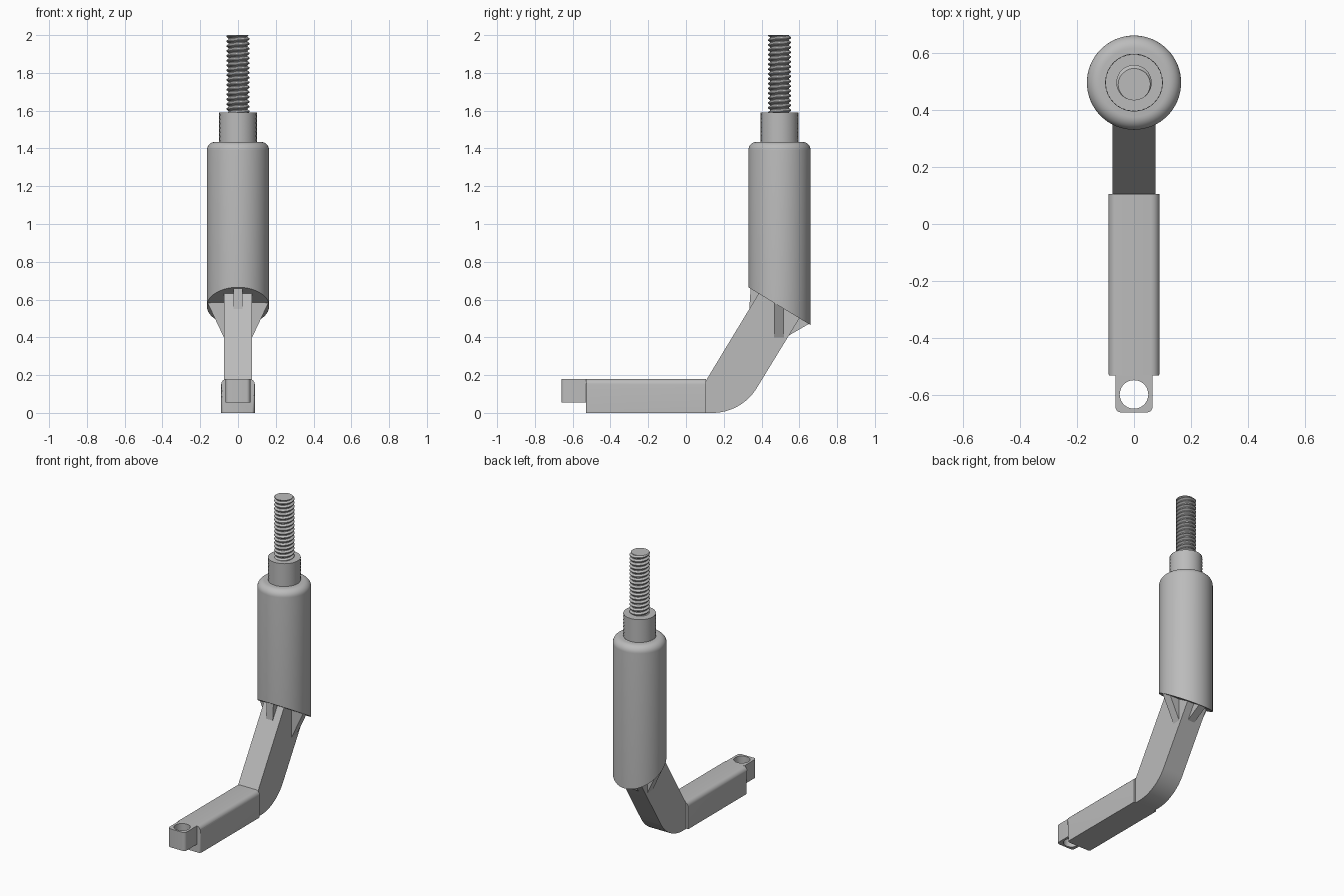
import bpy, bmesh
from math import sin, cos, pi, radians
from mathutils import Vector

if "Cube" in bpy.data.objects:
    bpy.data.objects.remove(bpy.data.objects["Cube"])

GREY = (0.5, 0.5, 0.5, 1)
steel = bpy.data.materials.new("grey_metal")
steel.use_nodes = True
steel.diffuse_color = GREY
steel.node_tree.nodes["Principled BSDF"].inputs["Base Color"].default_value = GREY

AXIS_Y = 0.495      # centre line of the upright parts


def finish(name, bm, angle=30):
    bmesh.ops.recalc_face_normals(bm, faces=bm.faces)
    mesh = bpy.data.meshes.new(name)
    bm.to_mesh(mesh)
    bm.free()
    obj = bpy.data.objects.new(name, mesh)
    bpy.context.collection.objects.link(obj)
    mesh.materials.append(steel)
    bpy.ops.object.select_all(action='DESELECT')
    obj.select_set(True)
    bpy.context.view_layer.objects.active = obj
    bpy.ops.object.shade_smooth_by_angle(angle=radians(angle))
    return obj


def arc(cx, cy, r, start, end, n):
    steps = [radians(start + (end - start) * i / n) for i in range(n + 1)]
    return [(cx + r * cos(a), cy + r * sin(a)) for a in steps]


def prism(name, points, offset):
    """Extrude a flat outline of 3D points along an offset."""
    bm = bmesh.new()
    face = bm.faces.new([bm.verts.new(p) for p in points])
    ext = bmesh.ops.extrude_face_region(bm, geom=[face], use_keep_orig=True)
    bmesh.ops.translate(bm, vec=offset,
                        verts=[v for v in ext["geom"] if isinstance(v, bmesh.types.BMVert)])
    return finish(name, bm)


def side_profile(name, yz, half):
    return prism(name, [(-half, y, z) for y, z in yz], (2 * half, 0, 0))


def cut(bm, point, normal):
    """Slice off the side the normal points to and close the opening."""
    res = bmesh.ops.bisect_plane(bm, geom=bm.verts[:] + bm.edges[:] + bm.faces[:],
                                 plane_co=point, plane_no=normal, clear_outer=True)
    rim = [e for e in res["geom_cut"] if isinstance(e, bmesh.types.BMEdge)]
    bmesh.ops.contextual_create(bm, geom=rim)


# Horizontal bar: rounded top edges and front corners
bm = bmesh.new()
bmesh.ops.create_cube(bm, size=1)
bmesh.ops.scale(bm, vec=(0.178, 0.635, 0.18), verts=bm.verts)
bmesh.ops.translate(bm, vec=(0, -0.2125, 0.09), verts=bm.verts)


def long_top(e):
    a, b = (v.co for v in e.verts)
    return min(a.z, b.z) > 0.1 and abs(a.x - b.x) < 0.01


def front_upright(e):
    a, b = (v.co for v in e.verts)
    return max(a.y, b.y) < -0.5 and abs(a.z - b.z) > 0.05 and abs(a.x - b.x) < 0.01


for rule, width in ((long_top, 0.03), (front_upright, 0.016)):
    bmesh.ops.bevel(bm, geom=[e for e in bm.edges if rule(e)], offset=width,
                    segments=5, profile=0.5, affect='EDGES')
finish("lower_bar", bm)

# Tongue with a round hole
bm = bmesh.new()
outline = ([(0.065, -0.53), (-0.065, -0.53)]
           + arc(-0.045, -0.64, 0.02, 180, 270, 5) + arc(0.045, -0.64, 0.02, 270, 360, 5))
hole = arc(0, -0.597, 0.05, 0, 360, 40)[:-1]
rims = []
for loop in (outline, hole):
    vs = [bm.verts.new((x, y, 0.055)) for x, y in loop]
    rims += [bm.edges.new((vs[i - 1], vs[i])) for i in range(len(vs))]
bmesh.ops.triangle_fill(bm, edges=rims, use_beauty=True)
ext = bmesh.ops.extrude_face_region(bm, geom=bm.faces[:], use_keep_orig=True)
bmesh.ops.translate(bm, vec=(0, 0, 0.125),
                    verts=[v for v in ext["geom"] if isinstance(v, bmesh.types.BMVert)])
finish("eyelet_tongue", bm)

# Bent arm rising into the sleeve
bend = arc(0.14, 0.275, 0.275, -90, -31.2, 14)
side_profile("bent_arm", [(0.105, 0)] + bend
             + [(0.62, 0.533), (0.42, 0.69), (0.105, 0.17)], 0.075)

# Gussets between arm and sleeve
side_profile("front_gusset", [(0.335, 0.55), (0.343, 0.67), (0.42, 0.67)], 0.025)
side_profile("back_gusset", [(0.545, 0.41), (0.652, 0.472), (0.63, 0.52), (0.56, 0.52)], 0.025)
for side, s in (("left", 1), ("right", -1)):
    prism(side + "_gusset", [(s * x, 0.465, z) for x, z in
                             ((0.06, 0.40), (0.075, 0.40), (0.16, 0.58), (0.06, 0.6))],
          (0, 0.055, 0))

# Sleeve: turned profile with a rounded shoulder and slanted foot
bm = bmesh.new()
profile = ([(0.165, 0.3)] + arc(0.12, 1.39, 0.045, 0, 90, 8) + [(0, 1.435)])
vs = [bm.verts.new((r, AXIS_Y, z)) for r, z in profile]
es = [bm.edges.new(pair) for pair in zip(vs, vs[1:])]
bmesh.ops.spin(bm, geom=vs + es, cent=(0, AXIS_Y, 0), axis=(0, 0, 1),
               angle=2 * pi, steps=64, use_duplicate=False)
bmesh.ops.remove_doubles(bm, verts=bm.verts, dist=0.0001)
cut(bm, Vector((0, 0.33, 0.665)), Vector((0, -0.2, -0.33)))
finish("sleeve", bm)

# Knurled collar: alternate points pressed in slightly
bm = bmesh.new()
SEGS, ROWS = 72, 14
rings = []
for i in range(ROWS + 1):
    ring = []
    for j in range(SEGS):
        a = 2 * pi * j / SEGS
        r = 0.101 if (i + j) % 2 else 0.099
        ring.append(bm.verts.new((r * cos(a), AXIS_Y + r * sin(a), 1.43 + 0.16 * i / ROWS)))
    rings.append(ring)
for low, high in zip(rings, rings[1:]):
    for j in range(SEGS):
        bm.faces.new((low[j - 1], low[j], high[j], high[j - 1]))
for ring in (rings[0], rings[-1]):
    bm.faces.new(ring)
finish("knurled_collar", bm)

# Threaded stud: helical ridge trimmed flat at the top
bm = bmesh.new()
PITCH, PER, SEGS = 0.0256, 6, 40
ridge = (0.05, 0.05, 0.056, 0.062, 0.062, 0.056)
grid = []
for i in range(PER * 20):
    row = []
    for j in range(SEGS):
        a = 2 * pi * j / SEGS
        r = ridge[i % PER]
        z = 1.53 + PITCH * (i / PER + j / SEGS)
        row.append(bm.verts.new((r * cos(a), AXIS_Y + r * sin(a), z)))
    grid.append(row)
for i in range(len(grid) - PER - 1):
    for j in range(SEGS):
        wrap = j == SEGS - 1
        k, n = (i + PER, 0) if wrap else (i, j + 1)
        bm.faces.new((grid[i][j], grid[k][n], grid[k + 1][n], grid[i + 1][j]))
loose = [v for v in bm.verts if not v.link_faces]
bmesh.ops.delete(bm, geom=loose, context='VERTS')
cut(bm, Vector((0, 0, 2.0)), Vector((0, 0, 1)))
finish("threaded_stud", bm)
